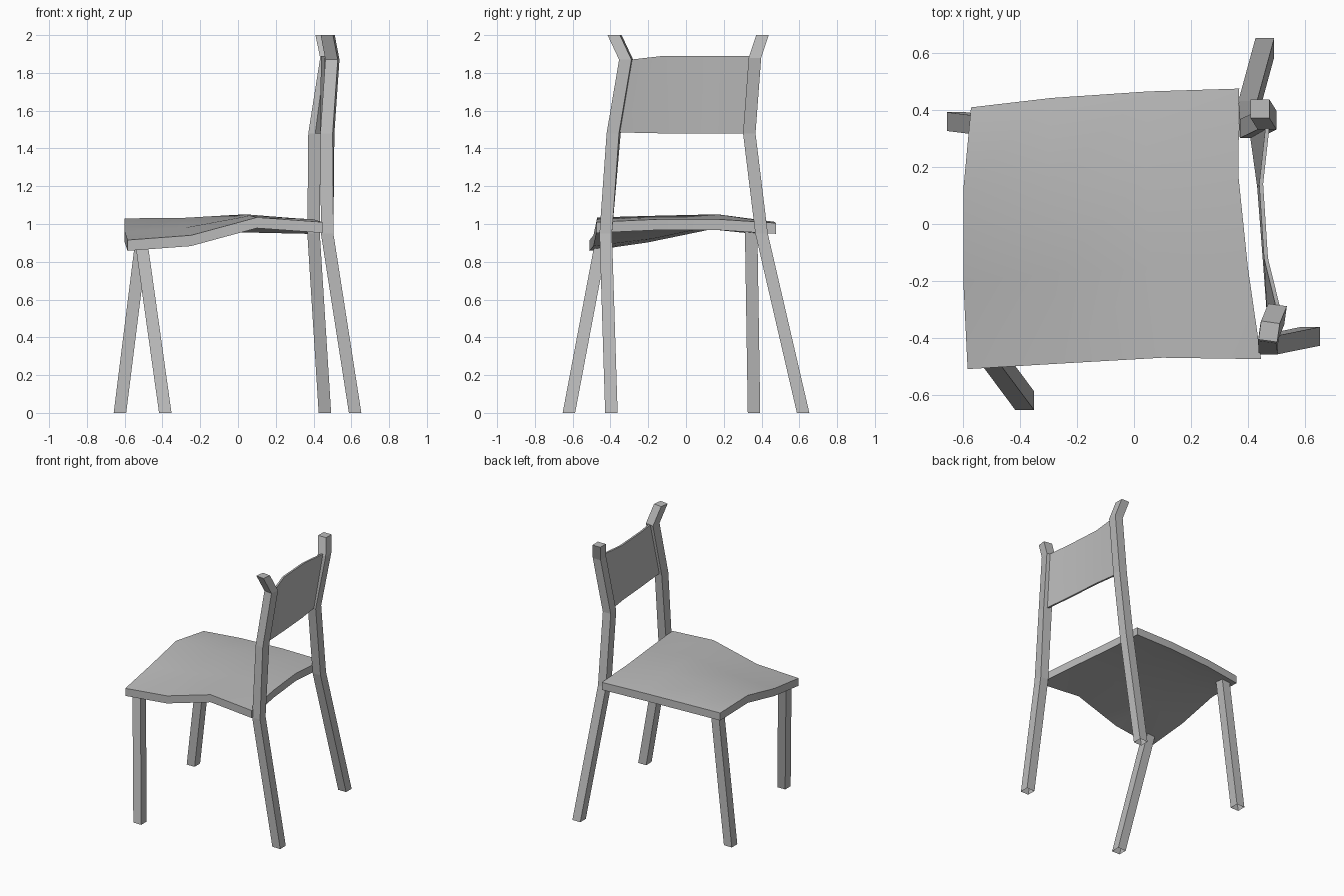
import bpy, bmesh, math
from mathutils import Vector, Matrix

cube = bpy.data.objects.get("Cube")
if cube:
    bpy.data.objects.remove(cube)

grey = bpy.data.materials.new("plain grey")
grey.use_nodes = True
colour = (0.5, 0.5, 0.5, 1)
grey.diffuse_color = colour
grey.node_tree.nodes["Principled BSDF"].inputs["Base Color"].default_value = colour


def finish(name, bm, smooth=False):
    bmesh.ops.recalc_face_normals(bm, faces=bm.faces)
    mesh = bpy.data.meshes.new(name)
    bm.to_mesh(mesh)
    bm.free()
    mesh.materials.append(grey)
    obj = bpy.data.objects.new(name, mesh)
    bpy.context.collection.objects.link(obj)
    if smooth:
        bpy.ops.object.select_all(action="DESELECT")
        bpy.context.view_layer.objects.active = obj
        obj.select_set(True)
        bpy.ops.object.shade_smooth_by_angle(angle=math.radians(30))
    return obj


def leg(name, path, twist=0):
    """Square bar with level cross-sections, open at the foot."""
    bm = bmesh.new()
    h = 0.033
    rings = []
    for i, p in enumerate(path):
        turn = Matrix.Rotation(math.radians(twist if i > 1 else 0), 3, "Z")
        rings.append([bm.verts.new(Vector(p) + turn @ Vector((sx * h, sy * h, 0)))
                      for sx, sy in ((-1, -1), (1, -1), (1, 1), (-1, 1))])
    for low, high in zip(rings, rings[1:]):
        for k in range(4):
            n = (k + 1) % 4
            bm.faces.new((low[k], low[n], high[n], high[k]))
    bm.faces.new(rings[-1])
    return finish(name, bm)


def slab(name, rows, offset):
    """Closed sheet of even thickness from a grid of points."""
    bm = bmesh.new()
    offset = Vector(offset)
    a = [[bm.verts.new(p) for p in r] for r in rows]
    b = [[bm.verts.new(p + offset) for p in r] for r in rows]
    m, n = len(rows), len(rows[0])
    for g in (a, b):
        for i in range(m - 1):
            for j in range(n - 1):
                bm.faces.new((g[i][j], g[i][j + 1], g[i + 1][j + 1], g[i + 1][j]))
    rim = ([(0, j) for j in range(n)] + [(i, n - 1) for i in range(1, m)]
           + [(m - 1, j) for j in range(n - 2, -1, -1)]
           + [(i, 0) for i in range(m - 2, 0, -1)])
    for (i, j), (k, l) in zip(rim, rim[1:] + rim[:1]):
        bm.faces.new((a[i][j], a[k][l], b[k][l], b[i][j]))
    return finish(name, bm, smooth=True)


# Legs, the two on the +x side running up as backrest posts
leg("short_leg_rear", [(-0.625, 0.36, 0), (-0.505, 0.345, 0.96)])
leg("short_leg_front", [(-0.385, -0.62, 0), (-0.51, -0.452, 0.89)])
leg("post_rear", [(0.46, 0.62, 0), (0.4, 0.4, 0.95), (0.405, 0.335, 1.48),
                  (0.468, 0.365, 1.88), (0.443, 0.405, 2)])
leg("post_front", [(0.62, -0.395, 0), (0.472, -0.425, 0.95), (0.473, -0.383, 1.48),
                   (0.5, -0.317, 1.87), (0.475, -0.378, 2)], twist=-8)

# Warped seat: blend the inside of the sheet from its four edges
edge_front = [Vector(p) for p in ((-0.585, -0.51, 0.915), (-0.25, -0.49, 0.94),
                                  (0.1, -0.47, 1.035), (0.447, -0.475, 1.01))]
edge_back = [Vector(p) for p in ((-0.573, 0.41, 1.0), (-0.29, 0.443, 1.01),
                                 (0.05, 0.466, 1.012), (0.37, 0.476, 1.005))]
edge_left = [edge_front[0], Vector((-0.6, -0.2, 0.96)),
             Vector((-0.6, 0.12, 1.03)), edge_back[0]]
edge_right = [edge_front[3], Vector((0.4, -0.15, 1.025)),
              Vector((0.367, 0.17, 1.025)), edge_back[3]]
seat_rows = []
for j in range(4):
    v = j / 3
    row = []
    for i in range(4):
        u = i / 3
        across = edge_left[j].lerp(edge_right[j], u)
        along = edge_front[i].lerp(edge_back[i], v)
        corners = edge_front[0].lerp(edge_front[3], u).lerp(
            edge_back[0].lerp(edge_back[3], u), v)
        row.append(across + along - corners)
    seat_rows.append(row)
slab("seat", seat_rows, (0, 0, -0.057))

# Curved backrest panel between the posts
panel_bottom = [(0.47, -0.36, 1.485), (0.453, -0.13, 1.48), (0.433, 0.13, 1.48), (0.408, 0.31, 1.48)]
panel_top = [(0.5, -0.295, 1.87), (0.457, -0.12, 1.89), (0.44, 0.14, 1.89), (0.462, 0.34, 1.89)]
slab("backrest_panel", [[Vector(p) for p in r] for r in (panel_bottom, panel_top)],
     (0.014, 0, 0))
